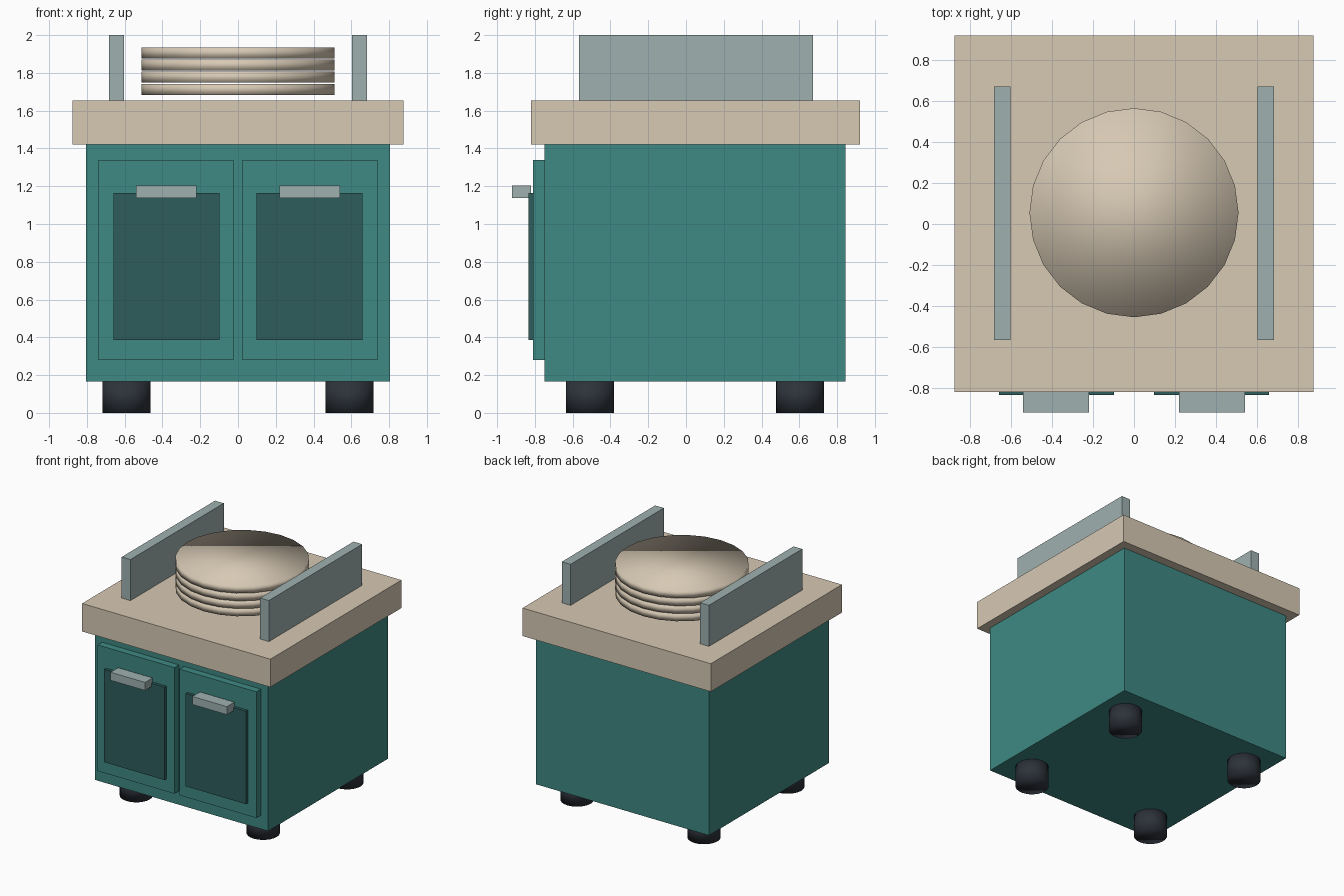
import bpy
import bmesh
from mathutils import Matrix

cube = bpy.data.objects.get("Cube")
if cube:
    bpy.data.objects.remove(cube, do_unlink=True)


def linear(c):
    c /= 255
    return c / 12.92 if c <= 0.04045 else ((c + 0.055) / 1.055) ** 2.4


def material(name, r, g, b):
    m = bpy.data.materials.new(name)
    colour = (linear(r), linear(g), linear(b), 1)
    m.diffuse_color = colour
    m.use_nodes = True
    for node in m.node_tree.nodes:
        if node.type == "BSDF_PRINCIPLED":
            node.inputs["Base Color"].default_value = colour
            node.inputs["Roughness"].default_value = 0.8
    return m


teal = material("teal paint", 62, 137, 131)
dark_teal = material("dark teal panel", 47, 92, 92)
cream = material("cream", 215, 201, 180)
steel = material("grey steel", 159, 177, 176)
rubber = material("dark rubber", 45, 50, 58)


def finish(bm, name, mat, smooth=False):
    mesh = bpy.data.meshes.new(name)
    for face in bm.faces:
        face.smooth = smooth
    bm.to_mesh(mesh)
    bm.free()
    mesh.materials.append(mat)
    obj = bpy.data.objects.new(name, mesh)
    bpy.context.collection.objects.link(obj)
    return obj


def box(name, mat, x, y, z):
    """Box spanning the (low, high) pairs x, y and z."""
    spans = (x, y, z)
    size = [hi - lo for lo, hi in spans]
    centre = [(hi + lo) / 2 for lo, hi in spans]
    bm = bmesh.new()
    bmesh.ops.create_cube(bm, size=1, matrix=Matrix.Translation(centre) @ Matrix.Diagonal((*size, 1)))
    return finish(bm, name, mat)


def disc(name, mat, x, y, z, radius):
    """Upright smooth cylinder, its caps sharing the rim normals."""
    bm = bmesh.new()
    bmesh.ops.create_cone(bm, cap_ends=True, segments=24, radius1=radius, radius2=radius,
                          depth=z[1] - z[0], matrix=Matrix.Translation((x, y, (z[0] + z[1]) / 2)))
    return finish(bm, name, mat, smooth=True)


# Cabinet body and worktop
box("cabinet", teal, (-0.805, 0.805), (-0.75, 0.845), (0.165, 1.42))
box("worktop", cream, (-0.875, 0.875), (-0.82, 0.92), (1.42, 1.655))

# Paired parts on both sides
for side, s in (("left", 1), ("right", -1)):
    def span(a, b):
        return tuple(sorted((s * a, s * b)))

    box(side + "_door", teal, span(0.024, 0.738), (-0.81, -0.75), (0.28, 1.34))
    box(side + "_door_panel", dark_teal, span(0.098, 0.659), (-0.835, -0.81), (0.385, 1.165))
    box(side + "_handle", steel, span(0.22, 0.541), (-0.92, -0.82), (1.137, 1.205))
    box(side + "_rail", steel, span(0.603, 0.684), (-0.567, 0.672), (1.655, 2.0))
    for end, y in (("front", -0.508), ("back", 0.603)):
        disc(f"{end}_{side}_foot", rubber, s * 0.59, y, (0, 0.165), 0.127)

# Stack of plates
for i in range(4):
    z = 1.684 + i * 0.0645
    disc(f"plate_{i + 1}", cream, 0, 0.055, (z, z + 0.058), 0.51)
